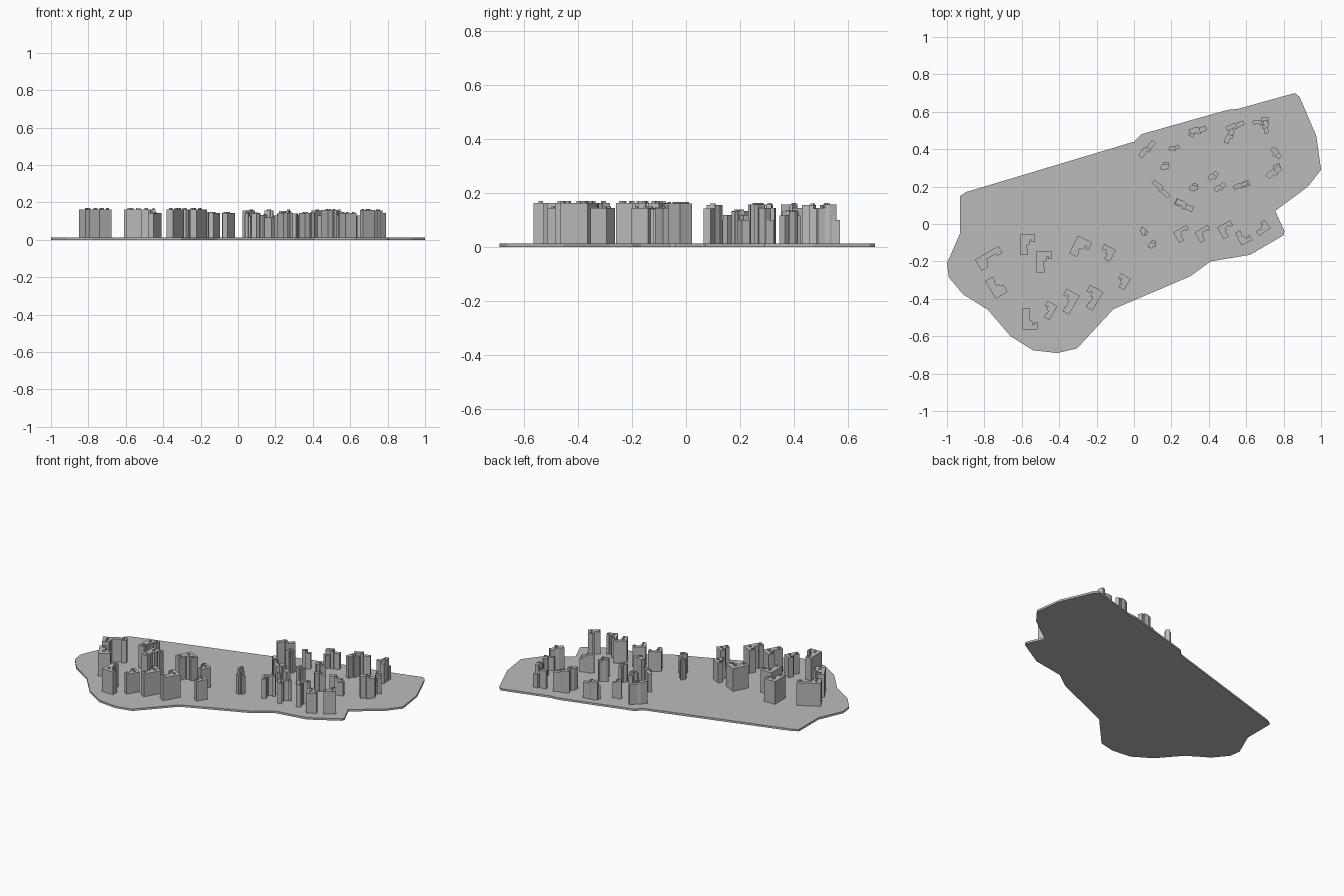
import bpy, bmesh, math

GROUND = 0.013

grey = bpy.data.materials.new("concrete_grey")
grey.diffuse_color = (0.5, 0.5, 0.5, 1)


def add_prism(bm, points, z0, z1):
    """Extrude a flat outline between two heights."""
    face = bm.faces.new([bm.verts.new((x, y, z0)) for x, y in points])
    top = bmesh.ops.extrude_face_region(bm, geom=[face])["geom"]
    for v in top:
        if isinstance(v, bmesh.types.BMVert):
            v.co.z = z1


def make_object(name, prisms, x=0, y=0, angle=0):
    """Build an object from (outline, bottom, top) prisms."""
    bm = bmesh.new()
    for points, z0, z1 in prisms:
        add_prism(bm, points, z0, z1)
    bmesh.ops.recalc_face_normals(bm, faces=bm.faces[:])
    mesh = bpy.data.meshes.new(name)
    bm.to_mesh(mesh)
    bm.free()
    mesh.materials.append(grey)
    ob = bpy.data.objects.new(name, mesh)
    ob.location = (x, y, 0)
    ob.rotation_euler.z = math.radians(angle)
    bpy.context.collection.objects.link(ob)
    return ob


def box(x0, y0, x1, y1):
    return [(x0, y0), (x1, y0), (x1, y1), (x0, y1)]


# Ground slab
outline = [(-.93, .15), (-.90, .17), (0, .44), (.04, .48), (.50, .61), (.555, .615),
           (.86, .70), (.885, .68), (.975, .47), (1, .29), (.93, .20), (.755, .07),
           (.805, -.04), (.80, -.06), (.62, -.165), (.41, -.20), (.30, -.28),
           (-.11, -.455), (-.305, -.665), (-.41, -.69), (-.54, -.675), (-.66, -.60),
           (-.78, -.46), (-.915, -.375), (-.99, -.285), (-1, -.21), (-.93, -.05)]
make_object("ground_slab", [(outline, 0, GROUND)])


# Corner blocks: two wings meeting at a right angle, with a stair core inside
def corner_block(name, x, y, angle, a, b, w, h):
    s = 1 if b > 0 else -1
    b = abs(b)
    k = w * 0.3
    pts = [(0, 0), (a, 0), (a, w), (a * .78, w), (a * .78, w - k),
           (w + k, w - k), (w + k, w), (w + k * .6, w + k), (w - k * .4, w + k),
           (w - k * .4, b * .72), (w, b * .72), (w, b), (0, b)]
    core = box(w * .55, w * .55, w * .9, w * .9)
    wing_core = box(a * .8, w * .45, a * .92, w * .8)
    end_core = box(w * .45, b * .78, w * .8, b * .9)
    flip = lambda p: [(u, v * s) for u, v in p]
    make_object(name, [(flip(pts), GROUND, h)] +
                [(flip(c), h, h + .006) for c in (core, wing_core, end_core)],
                x, y, angle)


# Outer corner x, y, wing angle, wing lengths, wing width, height
west = [(-.85, -.19, 30, .145, -.07, .042, .163), (-.61, -.055, 0, .08, -.11, .042, .163),
        (-.52, -.145, 0, .08, -.115, .042, .163), (-.30, -.062, -26, .085, -.105, .045, .163),
        (-.097, -.14, 152, .07, .07, .033, .143), (-.74, -.40, 30, .075, .11, .045, .163),
        (-.41, -.44, 150, .06, .085, .033, .143), (-.29, -.385, 150, .08, .115, .04, .163),
        (-.165, -.365, 150, .08, .115, .04, .163), (-.017, -.295, 147, .06, .07, .033, .143),
        (-.595, -.565, 0, .08, .115, .04, .163)]
east = [(.21, -.045, 30, .08, -.065, .028, .143), (.325, -.045, 30, .08, -.065, .028, .143),
        (.445, -.02, 30, .08, -.07, .03, .16), (.575, -.115, 27, .065, .075, .03, .143),
        (.73, -.022, 125, .055, .075, .03, .16)]
for side, rows in (("west", west), ("east", east)):
    for i, row in enumerate(rows, 1):
        corner_block(f"{side}_corner_block_{i}", *row)


# Slim towers: two staggered halves around a raised core
def slim_tower(name, x, y, angle, length, w, h):
    l, s, g = length / 2, w * .12, min(length, w) * .25
    q = w / 2 - s
    high = [(-l, -q + s), (-g, -q + s), (-g, -w * .6), (g, -w * .6), (g, q - s * .5),
            (-g, q + s * 1.5), (-l, q + s)]
    low = box(g, -q - s, l, q - s)
    core = box(-g * .7, -w * .25, g * .6, w * .2)
    make_object(name, [(high, GROUND, h), (low, GROUND, h - .014), (core, h, h + .006)],
                x, y, angle)


# Centre x, y, angle, length, width, height
towers = [(.07, .40, 52, .11, .034, .157), (.215, .407, 25, .055, .025, .13),
          (.165, .31, 80, .042, .04, .157), (.145, .187, -41, .12, .03, .132),
          (.053, -.04, -20, .04, .036, .14), (.097, -.108, 70, .045, .034, .14),
          (.32, .197, 75, .042, .04, .13), (.27, .10, -22, .1, .036, .155),
          (.423, .257, 50, .055, .034, .157), (.46, .197, 45, .065, .032, .13),
          (.57, .207, 27, .08, .028, .132), (.342, .502, 20, .09, .036, .13),
          (.54, .525, 25, .1, .03, .155), (.51, .47, 72, .08, .034, .155),
          (.675, .542, 5, .08, .026, .13), (.705, .52, -75, .07, .03, .157),
          (.76, .38, -40, .065, .036, .13), (.748, .277, 45, .085, .04, .157)]
for i, row in enumerate(towers, 1):
    slim_tower(f"slim_tower_{i}", *row)

# Low annexes beside some towers
for i, (x, y, a) in enumerate([(.31, .485, 60), (.70, .555, 0), (.235, .115, 65),
                               (.765, .305, 20), (.60, .215, 20)], 1):
    make_object(f"low_annex_{i}", [(box(-.018, -.015, .018, .015), GROUND, .1)], x, y, a)
